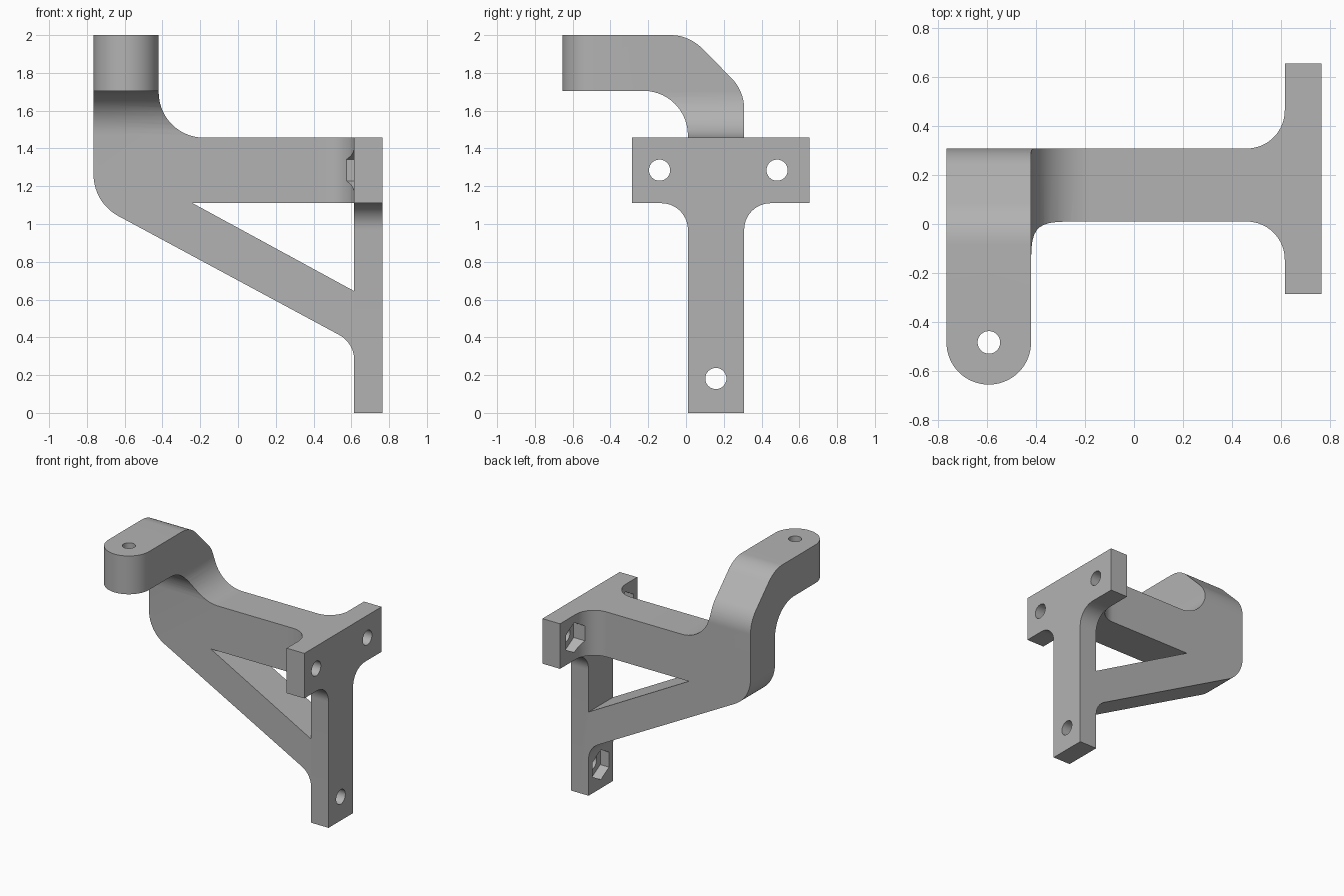
import bpy, bmesh, math
from mathutils import Vector

cube = bpy.data.objects.get("Cube")
if cube:
    bpy.data.objects.remove(cube, do_unlink=True)

grey = bpy.data.materials.new("plain grey")
grey.use_nodes = True
grey.diffuse_color = (0.45, 0.45, 0.45, 1)
grey.node_tree.nodes["Principled BSDF"].inputs["Base Color"].default_value = (0.45, 0.45, 0.45, 1)


def rounded(corners, steps=14):
    """Outline from (u, v) or (u, v, radius) corners, with round arcs at the latter."""
    out = []
    for i, c in enumerate(corners):
        p = Vector(c[:2])
        if len(c) == 2:
            out.append(p)
            continue
        a = (Vector(corners[i - 1][:2]) - p).normalized()
        b = (Vector(corners[(i + 1) % len(corners)][:2]) - p).normalized()
        half = a.angle(b) / 2
        centre = p + (a + b).normalized() * (c[2] / math.sin(half))
        start = p + a * (c[2] / math.tan(half)) - centre
        end = p + b * (c[2] / math.tan(half)) - centre
        turn = math.atan2(start.x * end.y - start.y * end.x, start.dot(end))
        for k in range(steps + 1):
            t = turn * k / steps
            out.append(centre + Vector((start.x * math.cos(t) - start.y * math.sin(t),
                                        start.x * math.sin(t) + start.y * math.cos(t))))
    return out


def circle(u, v, r, sides):
    angles = [math.pi / 2 + math.tau * k / sides for k in range(sides)]
    return [Vector((u + r * math.cos(a), v + r * math.sin(a))) for a in angles]


def prism(name, outline, axis, low, high):
    """Extrude an outline along axis; the outline uses the other two axes in order."""
    def place(p, d):
        co = [p.x, p.y]
        co.insert("xyz".index(axis), d)
        return co
    bm = bmesh.new()
    face = bm.faces.new([bm.verts.new(place(p, low)) for p in outline])
    ext = bmesh.ops.extrude_face_region(bm, geom=[face])
    for v in ext["geom"]:
        if isinstance(v, bmesh.types.BMVert):
            v.co["xyz".index(axis)] = high
    bmesh.ops.recalc_face_normals(bm, faces=bm.faces)
    mesh = bpy.data.meshes.new(name)
    bm.to_mesh(mesh)
    bm.free()
    mesh.materials.append(grey)
    obj = bpy.data.objects.new(name, mesh)
    bpy.context.collection.objects.link(obj)
    return obj


def combine(target, other, operation):
    mod = target.modifiers.new("combine", 'BOOLEAN')
    mod.operation = operation
    mod.solver = 'EXACT'
    mod.object = other
    bpy.context.view_layer.objects.active = target
    bpy.ops.object.modifier_apply(modifier=mod.name)
    bpy.data.objects.remove(other, do_unlink=True)


# Frame: beam, diagonal strut and post, as seen from the front
X0, X1, ARM = -0.765, 0.765, -0.42
PLATE, Y0, Y1 = 0.615, 0.01, 0.308
LOW, TOP = 1.11, 1.457
bracket = prism("bracket", rounded([
    (0.7, 0), (0.7, TOP), (ARM, TOP, 0.24), (ARM, 2), (X0, 2),
    (X0, 1.113, 0.25), (PLATE, 0.37, 0.15), (PLATE, 0)]), "y", -0.8, 0.5)
combine(bracket, prism("opening", rounded([(-0.24, LOW), (PLATE, LOW), (PLATE, 0.645)]),
                       "y", -1, 1), 'DIFFERENCE')

# Bent arm reaching forward, as seen from the side
combine(bracket, prism("arm_bend", rounded([
    (-0.7, 1.705), (Y0, 1.705, 0.235), (Y0, -0.1), (Y1, -0.1), (Y1, 1.705, 0.235),
    (0.015, 2, 0.235), (-0.7, 2)]), "x", -1, 1), 'INTERSECT')

# Round end of the arm
combine(bracket, prism("arm_end", rounded([
    (X0, 0.5), (X0, -0.655, 0.172), (ARM, -0.655, 0.172), (ARM, -0.3),
    (1, -0.3), (1, 0.5)], 24), "z", -1, 3), 'INTERSECT')

# T-shaped mounting plate and the flare joining it to the beam
combine(bracket, prism("mounting_plate", rounded([
    (Y0, 0), (Y1, 0), (Y1, LOW, 0.14), (0.655, LOW), (0.655, TOP),
    (-0.285, TOP), (-0.285, LOW), (Y0, LOW, 0.14)]), "x", PLATE, X1), 'UNION')
combine(bracket, prism("flare", rounded([
    (0.42, Y0), (PLATE, Y0, 0.155), (PLATE, -0.2), (0.7, -0.2),
    (0.7, 0.5), (PLATE, 0.5), (PLATE, Y1, 0.155), (0.42, Y1)]), "z", LOW, TOP), 'UNION')

# Bolt holes with hexagonal nut pockets on the inner face
for y, z in ((-0.14, 1.285), (0.482, 1.285), (0.158, 0.182)):
    combine(bracket, prism("bolt_hole", circle(y, z, 0.056, 40), "x", 0.5, 0.9), 'DIFFERENCE')
    combine(bracket, prism("nut_pocket", circle(y, z, 0.115, 6), "x", 0.5, 0.69), 'DIFFERENCE')

# Upright hole in the arm end
combine(bracket, prism("arm_hole", circle(-0.592, -0.483, 0.046, 40), "z", 1.6, 2.1), 'DIFFERENCE')

bpy.ops.object.select_all(action='DESELECT')
bracket.select_set(True)
bpy.context.view_layer.objects.active = bracket
bpy.ops.object.shade_smooth_by_angle(angle=math.radians(25))
